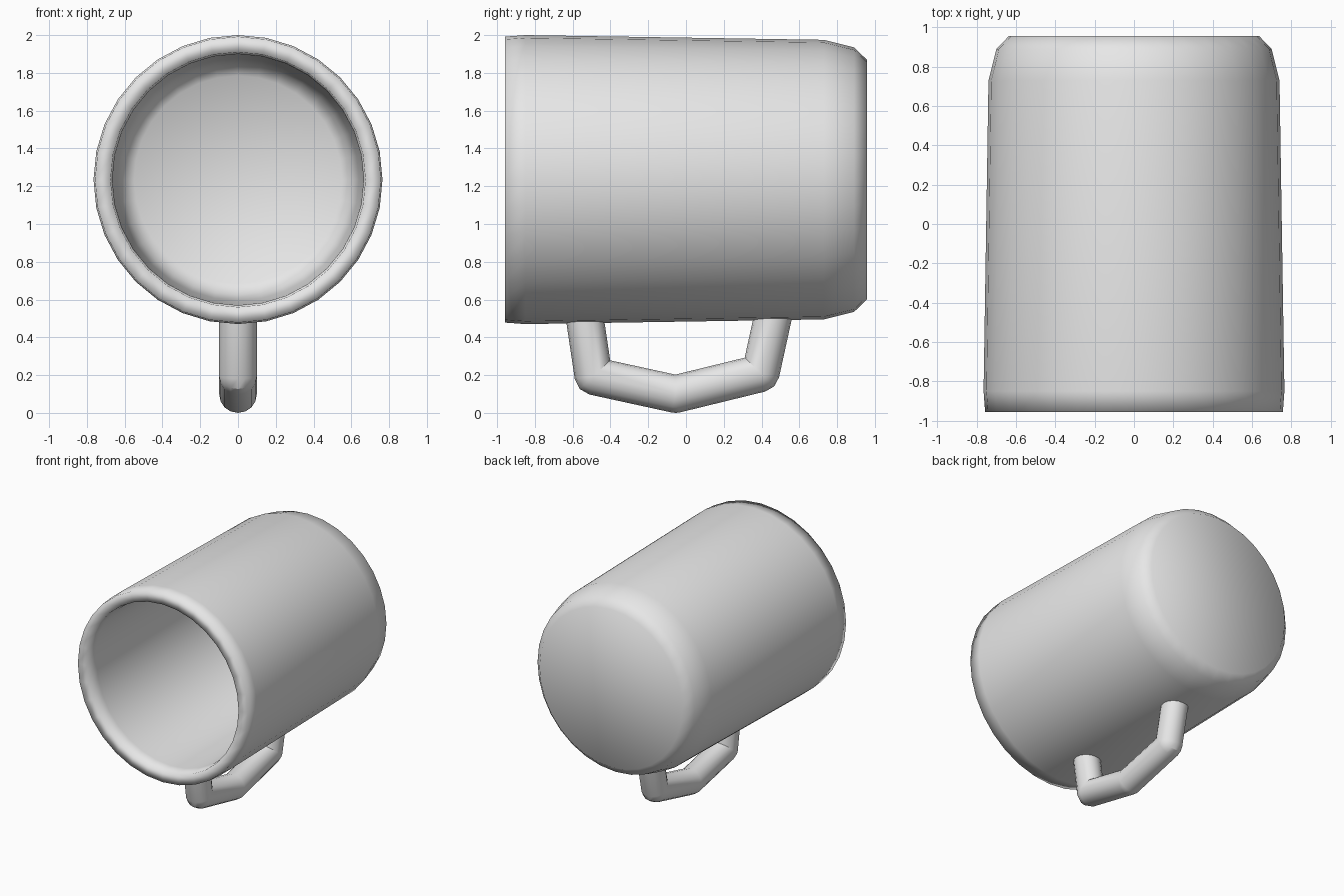
import bpy, bmesh, math
from mathutils import Vector

if "Cube" in bpy.data.objects:
    bpy.data.objects.remove(bpy.data.objects["Cube"])

grey = bpy.data.materials.new("ceramic_grey")
grey.diffuse_color = (0.8, 0.8, 0.8, 1)
grey.use_nodes = True
grey.node_tree.nodes["Principled BSDF"].inputs["Base Color"].default_value = grey.diffuse_color


def make_object(name, bm):
    bmesh.ops.recalc_face_normals(bm, faces=bm.faces)
    for f in bm.faces:
        f.smooth = True
    mesh = bpy.data.meshes.new(name)
    bm.to_mesh(mesh)
    bm.free()
    mesh.materials.append(grey)
    obj = bpy.data.objects.new(name, mesh)
    bpy.context.collection.objects.link(obj)
    return obj


def bridge(bm, rings):
    # Quads between successive closed rings, capped at both ends
    n = len(rings[0])
    for a, b in zip(rings, rings[1:]):
        for i in range(n):
            j = (i + 1) % n
            bm.faces.new((a[i], a[j], b[j], b[i]))
    bm.faces.new(rings[0])
    bm.faces.new(rings[-1])


# Cup: profile (y, radius) from outer base, round the rim, to the inner floor
AXIS_Z, SIDES = 1.235, 32
profile = [(0.957, 0.635), (0.89, 0.70), (0.73, 0.74), (-0.85, 0.765),
           (-0.957, 0.757), (-0.957, 0.675), (-0.85, 0.665),
           (0.69, 0.64), (0.81, 0.61), (0.86, 0.55)]
bm = bmesh.new()
rings = []
for y, r in profile:
    rings.append([bm.verts.new((r * math.sin(2 * math.pi * i / SIDES), y,
                                AXIS_Z + r * math.cos(2 * math.pi * i / SIDES)))
                  for i in range(SIDES)])
bridge(bm, rings)
make_object("cup", bm)

# Handle: angular tube, mitred inside each bend and rounded outside
R, N = 0.1, 16
path = [Vector((0, y, z)) for y, z in
        [(-0.54, 0.53), (-0.49, 0.195), (-0.055, 0.1), (0.395, 0.21), (0.465, 0.53)]]
dirs = [(b - a).normalized() for a, b in zip(path, path[1:])]


def normal(d):
    return Vector((0, -d.z, d.y))      # points towards the cup (inside of bends)


def ring(bm, centre, n, mitre=None):
    verts = []
    for i in range(N):
        a = 2 * math.pi * i / N
        c, s = math.cos(a), math.sin(a)
        side = mitre if (mitre and c > 0) else n
        verts.append(bm.verts.new(centre + Vector((R * s, 0, 0)) + side * (R * c)))
    return verts


bm = bmesh.new()
rings = [ring(bm, path[0], normal(dirs[0]))]
for p, d0, d1 in zip(path[1:-1], dirs, dirs[1:]):
    n0, n1 = normal(d0), normal(d1)
    mid = (n0 + n1).normalized()
    mitre = mid / mid.dot(n0)
    rings += [ring(bm, p, n, mitre) for n in (n0, mid, n1)]
rings.append(ring(bm, path[-1], normal(dirs[-1])))
bridge(bm, rings)
bmesh.ops.remove_doubles(bm, verts=bm.verts, dist=0.0005)
handle = make_object("handle", bm)
bpy.context.view_layer.objects.active = handle
handle.select_set(True)
bpy.ops.object.shade_smooth_by_angle(angle=math.radians(30))
